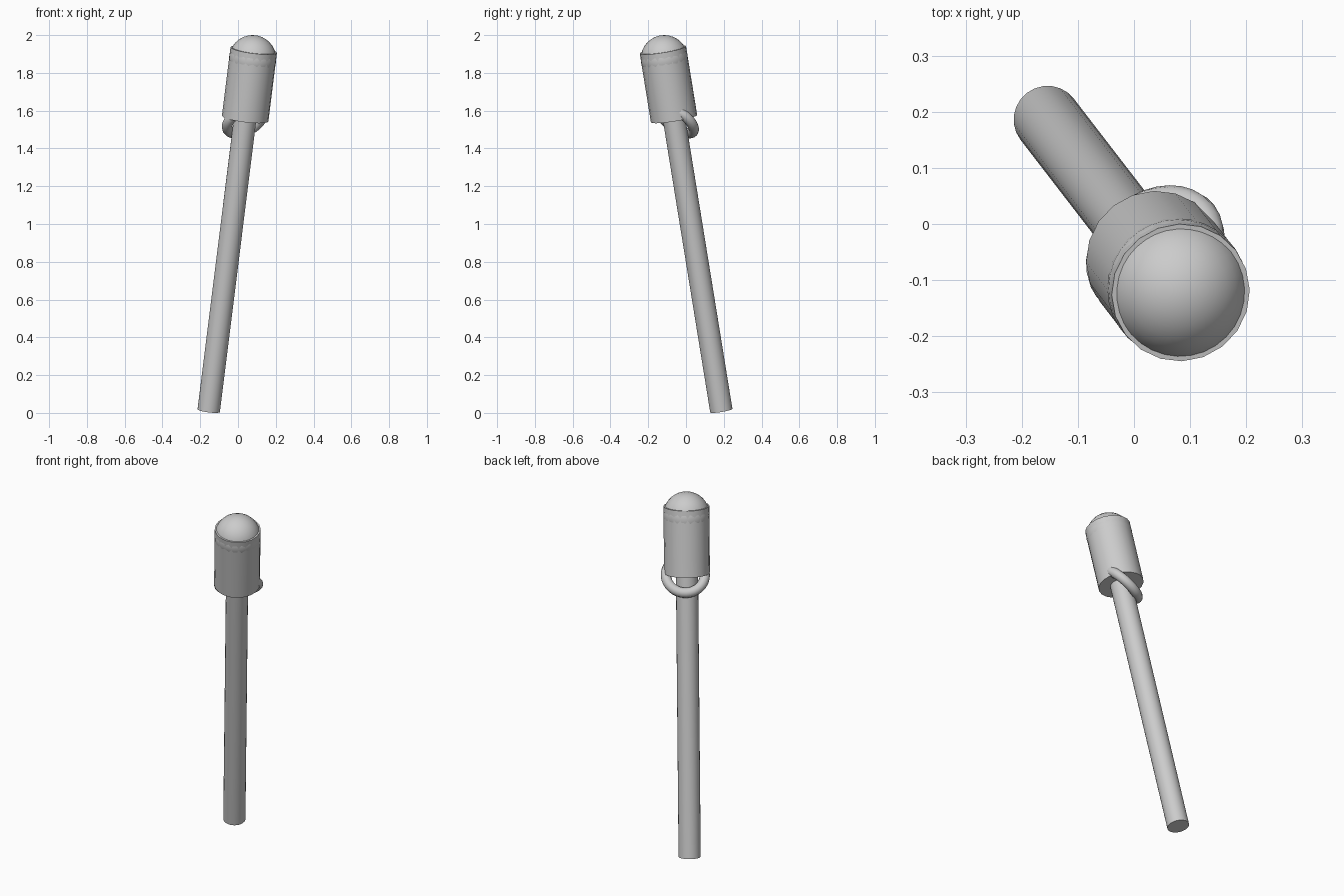
import bpy
import math
from mathutils import Vector

if "Cube" in bpy.data.objects:
    bpy.data.objects.remove(bpy.data.objects["Cube"])

# Single plain grey
grey = bpy.data.materials.new("plain_grey")
grey.diffuse_color = (0.6, 0.6, 0.6, 1.0)
grey.use_nodes = True
grey.node_tree.nodes["Principled BSDF"].inputs["Base Color"].default_value = grey.diffuse_color

# Leaning centre line shared by the shaft and the head
BASE = Vector((-0.155, 0.187, 0.012))
TOP = Vector((0.083, -0.122, 1.92))


def on_axis(z):
    return BASE.lerp(TOP, (z - BASE.z) / (TOP.z - BASE.z))


def finish(name):
    ob = bpy.context.object
    ob.name = name
    ob.data.materials.append(grey)
    bpy.ops.object.shade_smooth_by_angle(angle=math.radians(35))
    return ob


def rod(name, z0, z1, radius, sides):
    a, b = on_axis(z0), on_axis(z1)
    turn = (b - a).to_track_quat('Z', 'Y').to_euler()
    bpy.ops.mesh.primitive_cylinder_add(vertices=sides, radius=radius, depth=(b - a).length,
                                        location=(a + b) / 2, rotation=turn)
    return finish(name)


# Long handle and thick head
rod("shaft", BASE.z, 1.60, 0.06, 24)
rod("head", 1.558, 1.922, 0.124, 20)

# Rounded end of the head
bpy.ops.mesh.primitive_uv_sphere_add(segments=32, ring_count=16, radius=0.125,
                                     location=on_axis(1.875))
finish("rounded_cap")

# Tilted collar under the head
normal = Vector((-0.55, 0.71, 1.0))
bpy.ops.mesh.primitive_torus_add(major_radius=0.105, minor_radius=0.028,
                                 major_segments=32, minor_segments=12,
                                 location=(0.038, -0.048, 1.55),
                                 rotation=normal.to_track_quat('Z', 'Y').to_euler())
finish("collar")
